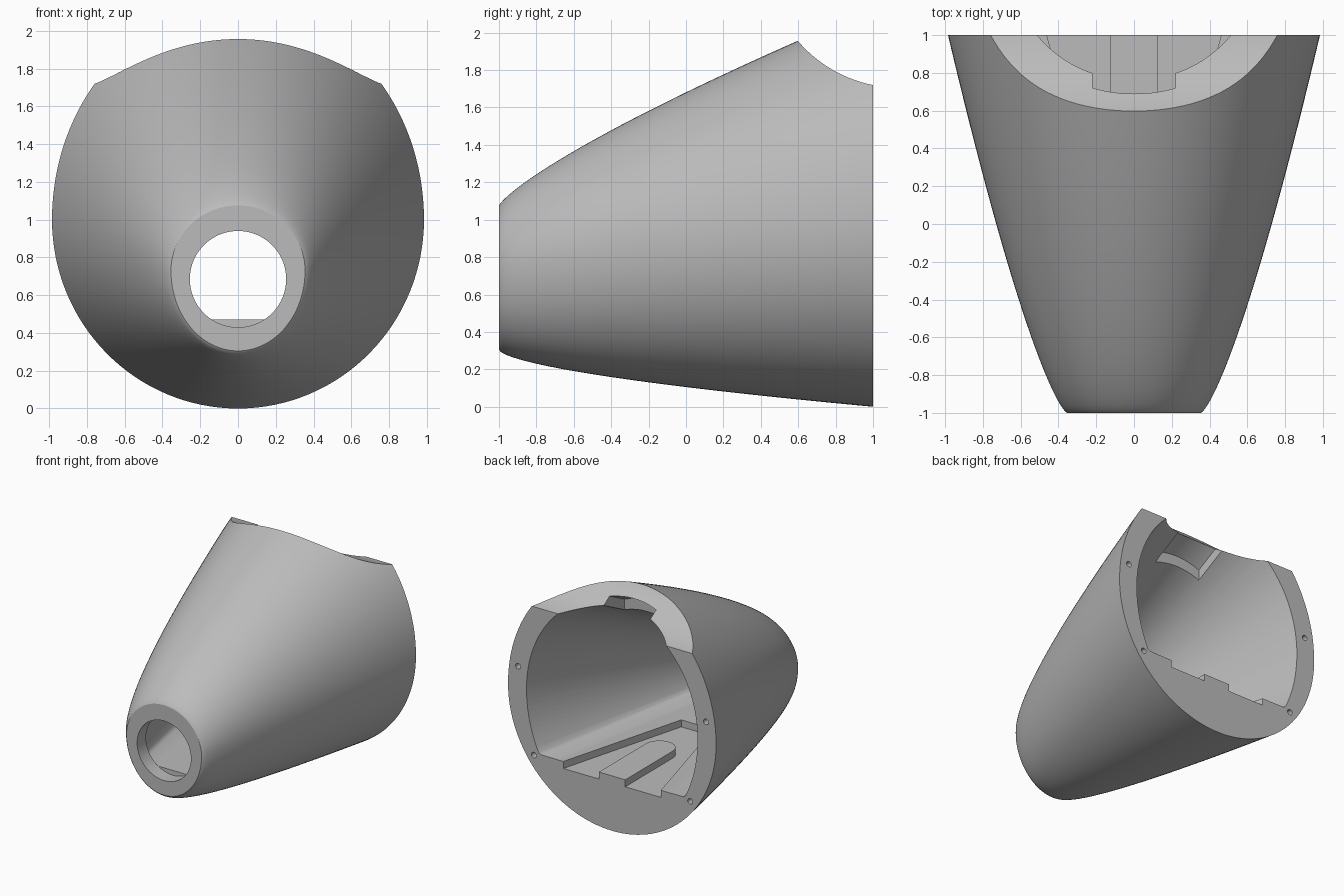
import bpy, bmesh, math

if "Cube" in bpy.data.objects:
    bpy.data.objects.remove(bpy.data.objects["Cube"], do_unlink=True)

SEG = 128
FLOOR = 0.47

grey = bpy.data.materials.new("plain_grey")
grey.use_nodes = True
colour = (0.5, 0.5, 0.5, 1)
grey.diffuse_color = colour
grey.node_tree.nodes["Principled BSDF"].inputs["Base Color"].default_value = colour


def loft(name, rings):
    """Skin closed rings of equal length and cap both ends."""
    bm = bmesh.new()
    loops = [[bm.verts.new(p) for p in ring] for ring in rings]
    n = len(loops[0])
    for a, b in zip(loops, loops[1:]):
        for i in range(n):
            j = (i + 1) % n
            bm.faces.new((a[i], a[j], b[j], b[i]))
    bm.faces.new(loops[0])
    bm.faces.new(loops[-1])
    bmesh.ops.recalc_face_normals(bm, faces=bm.faces)
    mesh = bpy.data.meshes.new(name)
    bm.to_mesh(mesh)
    bm.free()
    obj = bpy.data.objects.new(name, mesh)
    bpy.context.collection.objects.link(obj)
    mesh.materials.append(grey)
    return obj


def egg(y, width, mid, up, down, low=-9):
    """Oval section with separate upper and lower radii, flattened at low."""
    ring = []
    for i in range(SEG):
        a = math.tau * i / SEG
        s = math.sin(a)
        ring.append((width * math.cos(a), y, max(low, mid + s * (up if s > 0 else down))))
    return ring


def outer(t):
    top = 1.075 + 1.055 * t ** 0.8
    bottom = 0.305 * (1 - t ** 0.61)
    mid = 0.73 + 0.27 * t ** 0.7
    return egg(2 * t - 1, 0.355 + 0.63 * t ** 0.75, mid, top - mid, mid - bottom)


def inner_size(y):
    t = (y + 1) / 2
    return 0.255 + 0.555 * t, 0.685 + 0.315 * t, 0.255 + 0.675 * t, 0.255 + 0.75 * t


def disc(axis, centre, radius, half, n):
    """Two circles for a cylinder along x or y."""
    rings = []
    for d in (-half, half):
        ring = []
        for i in range(n):
            a = math.tau * i / n
            u, z = radius * math.cos(a), centre[2] + radius * math.sin(a)
            ring.append((centre[0] + d, centre[1] + u, z) if axis == "x"
                        else (centre[0] + u, centre[1] + d, z))
        rings.append(ring)
    return rings


# Tapered outer body
shell = loft("tapered_shell", [outer((i / 32) ** 1.6) for i in range(33)])

# Round front bore opening into a flat-floored cavity
start = -0.88
bore = [egg(y, *inner_size(-1)) for y in (-1.05, start)]
cavity = [egg(start + 0.001, *inner_size(start), FLOOR), egg(1.05, *inner_size(1.05), FLOOR)]
cutters = [loft("cavity_cutter", bore + cavity)]

# Scooped notch across the upper rear
cutters.append(loft("notch_cutter", disc("x", (0, 1.139, 2.416), 0.71, 1.3, 160)))

# Tapering floor recess around a round-nosed rib
rib = 0.125
outline = [(-0.475, 1.05), (-0.15, -0.15), (0.15, -0.15), (0.475, 1.05), (rib, 1.05)]
for i in range(17):
    a = math.pi * i / 16
    outline.append((rib * math.cos(a), 0.36 - rib * math.sin(a)))
outline.append((-rib, 1.05))
cutters.append(loft("recess_cutter", [[(x, y, z) for x, y in outline] for z in (0.41, 0.49)]))

# Shallow slot in the ceiling under the notch
rings = []
for y in (0.52, 1.05):
    w, mid, up, down = inner_size(y)
    xs = [0.22 * (i / 8 - 1) for i in range(17)]
    arc = [(x, mid + up * math.sqrt(1 - (x / w) ** 2)) for x in xs]
    rings.append([(x, y, z + 0.09) for x, z in arc] + [(x, y, z - 0.05) for x, z in reversed(arc)])
cutters.append(loft("slot_cutter", rings))

# Fastener holes in the rear rim
for side in (-1, 1):
    for x, z in ((0.89, 1.17), (0.74, 0.45)):
        cutters.append(loft("hole_cutter", disc("y", (side * x, 1, z), 0.024, 0.1, 20)))

# Carve everything out of the shell
bpy.context.view_layer.objects.active = shell
shell.select_set(True)
for cutter in cutters:
    cutter.hide_render = True
    mod = shell.modifiers.new("carve", "BOOLEAN")
    mod.operation = "DIFFERENCE"
    mod.solver = "EXACT"
    mod.object = cutter
    bpy.ops.object.modifier_apply(modifier=mod.name)
for cutter in cutters:
    bpy.data.objects.remove(cutter, do_unlink=True)
bpy.ops.object.shade_smooth_by_angle(angle=math.radians(25))
